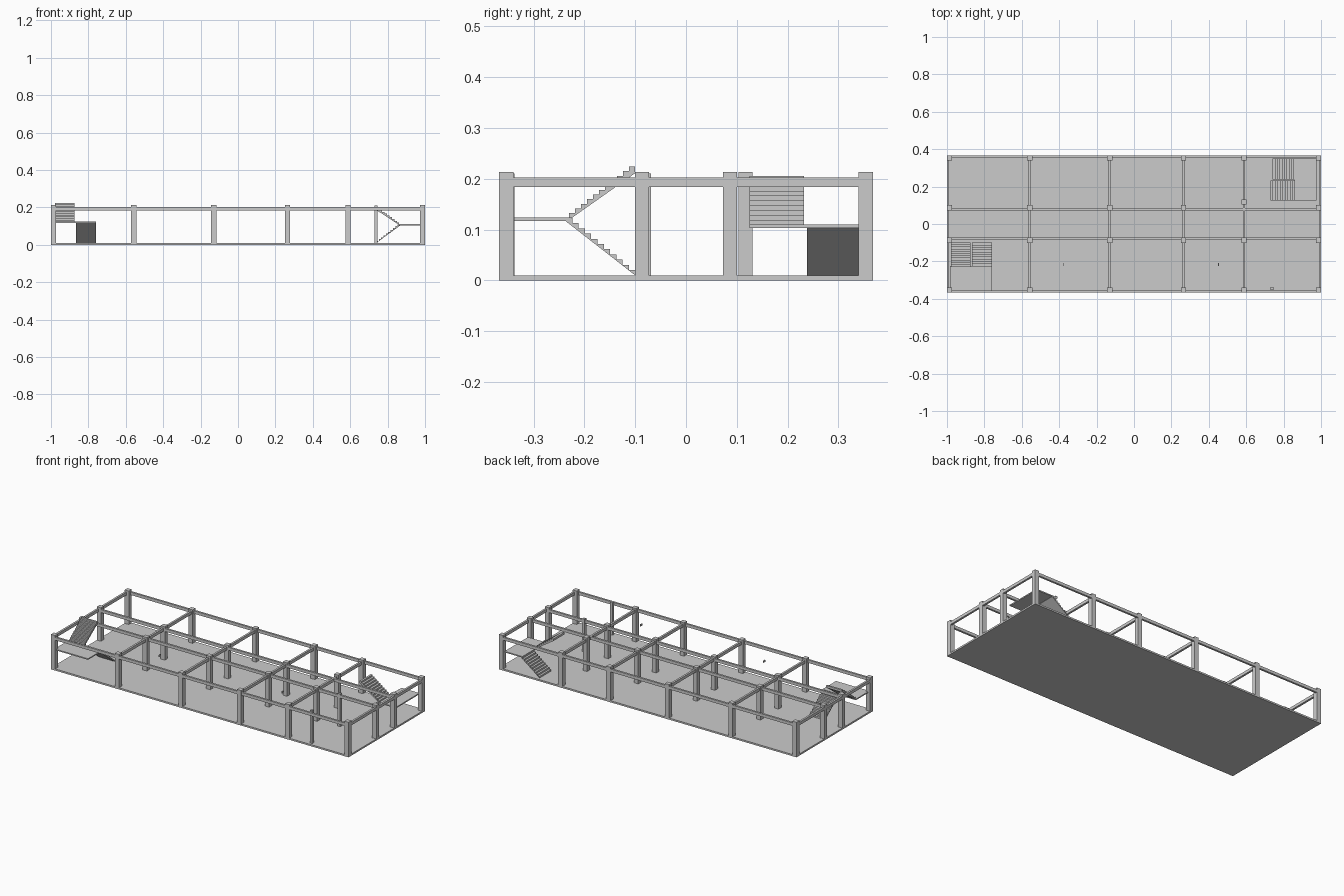
import bpy

if "Cube" in bpy.data.objects:
    bpy.data.objects.remove(bpy.data.objects["Cube"])

COL_TOP = 0.213
BEAM_Z = (0.184, 0.202)


def mesh_object(name, verts, faces):
    me = bpy.data.meshes.new(name)
    me.from_pydata(verts, [], faces)
    me.update()
    ob = bpy.data.objects.new(name, me)
    bpy.context.collection.objects.link(ob)
    return ob


def prism(name, profile, w0, w1, place):
    """Extrude a (u, z) profile across w0..w1; place maps (u, w, z) to world."""
    n = len(profile)
    verts = [place(u, w, z) for w in (w0, w1) for u, z in profile]
    faces = [list(range(n))[::-1], list(range(n, 2 * n))]
    faces += [[i, (i + 1) % n, n + (i + 1) % n, n + i] for i in range(n)]
    ob = mesh_object(name, verts, faces)
    import bmesh
    bm = bmesh.new()
    bm.from_mesh(ob.data)
    bmesh.ops.recalc_face_normals(bm, faces=bm.faces[:])
    bm.to_mesh(ob.data)
    bm.free()
    return ob


def box(name, x0, x1, y0, y1, z0, z1):
    return prism(name, [(x0, z0), (x1, z0), (x1, z1), (x0, z1)], y0, y1,
                 lambda u, w, z: (u, w, z))


def flight(name, start, end, steps, w0, w1, place, depth=0.013):
    """Stepped flight from start (u, z) to end (u, z) with a sloping underside."""
    (u0, z0), (u1, z1) = start, end
    du, dz = (u1 - u0) / steps, (z1 - z0) / steps
    prof = [(u0, z0)]
    for i in range(steps):
        prof += [(u0 + i * du, z0 + (i + 1) * dz),
                 (u0 + (i + 1) * du, z0 + (i + 1) * dz)]
    prof += [(u1, z1 - depth), (u0, max(0.005, z0 - depth + dz))] if z0 > 0.05 \
        else [(u1, z1 - depth + 0.006)]
    prism(name, prof, w0, w1, place)


# floor slab
box("floor_slab", -1, 1, -0.367, 0.367, 0, 0.01)

# main columns
col_x = [-0.986, -0.557, -0.13, 0.265, 0.588, 0.986]
col_y = [-0.3535, -0.0865, 0.0865, 0.3535]
h = 0.014
for x in col_x:
    for y in col_y:
        if x == 0.588 and y == 0.0865:
            y = 0.117
        box("column", x - h, x + h, y - h, y + h, 0, COL_TOP)

# slim columns in the end bay
for y in (-0.345, -0.077):
    box("slim_column", 0.73, 0.746, y - 0.008, y + 0.008, 0, COL_TOP - 0.003)

# long beams
for y in (-0.361, -0.079, 0.079, 0.361):
    box("long_beam", -1, 1, y - 0.006, y + 0.006, *BEAM_Z)

# cross beams
for x in [-0.994] + col_x[1:-1] + [0.994]:
    box("cross_beam", x - 0.006, x + 0.006, -0.367, 0.367, *BEAM_Z)

# small hanging fixtures
for x in (-0.375, 0.452):
    box("small_fixture", x - 0.002, x + 0.002, -0.224, -0.208, 0.188, 0.2)


# left staircase: runs along y
def left(u, w, z):
    return (w, u, z)


flight("left_lower_flight", (-0.1, 0.01), (-0.236, 0.123), 11, -0.865, -0.76, left)
flight("left_upper_flight", (-0.23, 0.123), (-0.1, 0.224), 11, -0.978, -0.873, left)
box("left_landing", -0.985, -0.76, -0.355, -0.225, 0.117, 0.124)


# right staircase: runs along x
def right(u, w, z):
    return (u, w, z)


flight("right_lower_flight", (0.74, 0.01), (0.866, 0.109), 10, 0.238, 0.35, right)
flight("right_upper_flight", (0.862, 0.109), (0.73, 0.205), 10, 0.125, 0.232, right)
box("right_landing", 0.855, 0.975, 0.125, 0.35, 0.103, 0.11)
